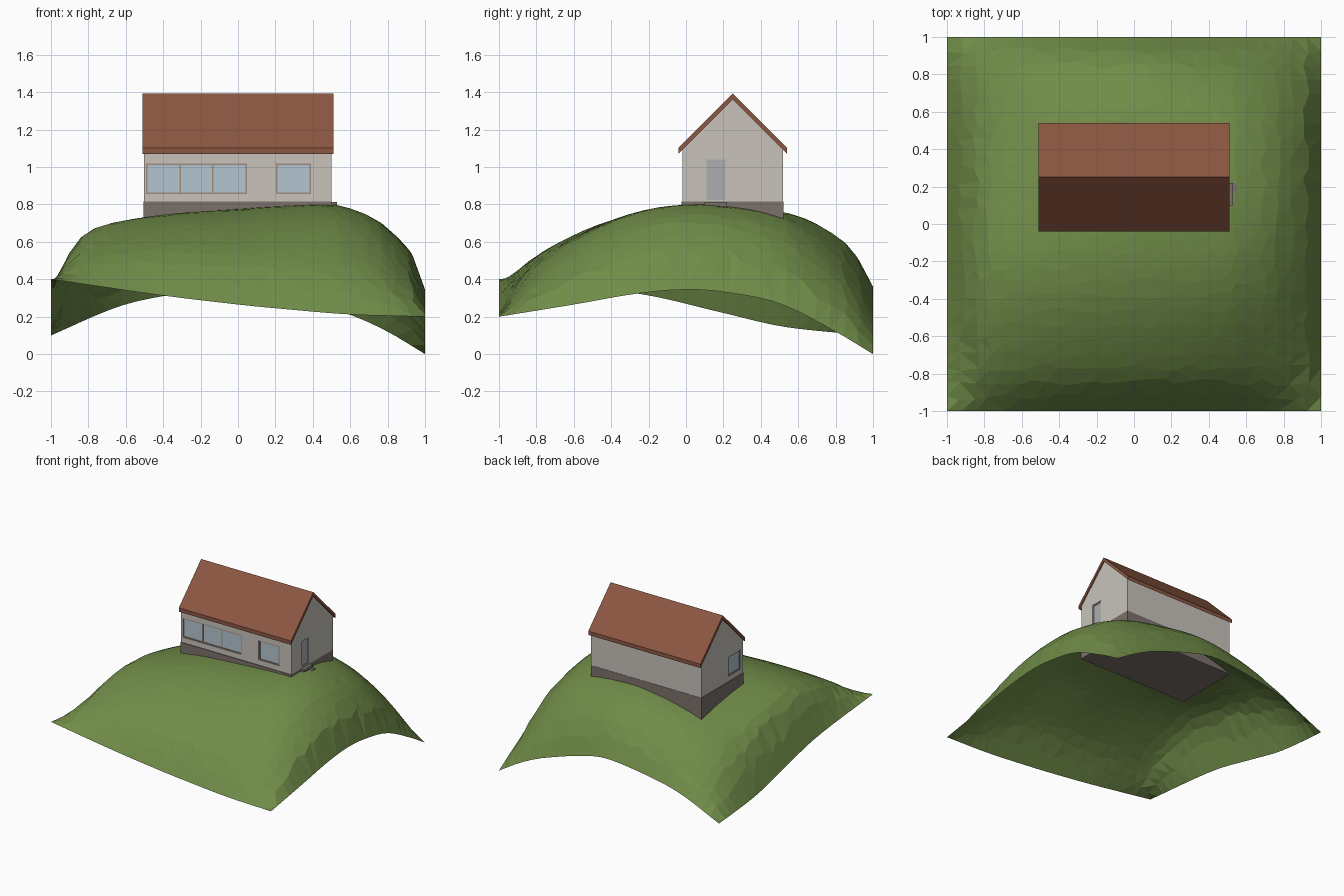
import bpy, bmesh, random

if "Cube" in bpy.data.objects:
    bpy.data.objects.remove(bpy.data.objects["Cube"])

random.seed(4)


def material(name, rgb):
    m = bpy.data.materials.new(name)
    m.diffuse_color = (*rgb, 1)
    m.use_nodes = True
    m.node_tree.nodes["Principled BSDF"].inputs["Base Color"].default_value = m.diffuse_color
    return m


GRASS = material("grass", (0.16, 0.26, 0.065))
WALL = material("plaster", (0.58, 0.55, 0.50))
STONE = material("stone", (0.20, 0.165, 0.15))
TILE = material("roof_tile", (0.26, 0.095, 0.055))
GLASS = material("glass", (0.45, 0.56, 0.63))
WOOD = material("frame_wood", (0.36, 0.27, 0.20))
DOOR = material("door_grey", (0.42, 0.43, 0.44))


def add_object(name, bm, mat=None):
    bmesh.ops.recalc_face_normals(bm, faces=bm.faces)
    me = bpy.data.meshes.new(name)
    bm.to_mesh(me)
    bm.free()
    ob = bpy.data.objects.new(name, me)
    bpy.context.collection.objects.link(ob)
    if mat:
        me.materials.append(mat)
    return ob


def add_box(bm, x, y, z):
    vs = bmesh.ops.create_cube(bm, size=1)["verts"]
    for v in vs:
        v.co = [(a + b) / 2 + c * (b - a) for (a, b), c in zip((x, y, z), v.co)]


def boxes(name, ranges, mat=None):
    bm = bmesh.new()
    for r in ranges:
        add_box(bm, *r)
    return add_object(name, bm, mat)


def extrude_x(name, profile, x0, x1, mat):
    """Extrude a (y, z) profile from x0 to x1."""
    bm = bmesh.new()
    f = bm.faces.new([bm.verts.new((x0, y, z)) for y, z in profile])
    g = bmesh.ops.extrude_face_region(bm, geom=[f])["geom"]
    for v in g:
        if isinstance(v, bmesh.types.BMVert):
            v.co.x = x1
    return add_object(name, bm, mat)


# hill: surface through three section curves in each direction
def curve(*pts):
    def slope(i):
        a, b = pts[max(i - 1, 0)], pts[min(i + 1, len(pts) - 1)]
        return (b[1] - a[1]) / (b[0] - a[0])

    def f(t):
        i = 0
        while i < len(pts) - 2 and t > pts[i + 1][0]:
            i += 1
        (a, p), (b, q) = pts[i], pts[i + 1]
        h = b - a
        s = (t - a) / h
        return (p * (1 + 2 * s) * (1 - s) ** 2 + q * s * s * (3 - 2 * s)
                + h * slope(i) * s * (1 - s) ** 2 - h * slope(i + 1) * s * s * (1 - s))
    return f


front = curve((-1, .40), (-.4, .313), (.0, .265), (.2, .245), (.6, .212), (1, .20))
back = curve((-1, .10), (-.65, .25), (-.4, .31), (0, .36), (.2, .335), (.6, .21), (.8, .12), (1, 0))
ridge_x = curve((-1, .22), (-.9, .46), (-.8, .59), (-.6, .675), (-.3, .74), (0, .775), (.2, .79),
                (.5, .793), (.6, .77), (.75, .70), (.9, .56), (.95, .48), (1, .332))
left = curve((-1, .40), (-.25, .322), (.2, .22), (.5, .15), (.8, .115), (1, .10))
right = curve((-1, .20), (-.6, .265), (-.25, .325), (0, .345), (.2, .332), (.5, .27), (.8, .12), (1, 0))
ridge_y = curve((-1, .245), (-.9, .385), (-.8, .49), (-.6, .62), (-.4, .715), (-.2, .77), (0, .79),
                (.2, .79), (.4, .775), (.6, .735), (.8, .62), (.9, .52), (1, .335))
NODES = (-1, .2, 1)
ALONG_X, ALONG_Y = (front, ridge_x, back), (left, ridge_y, right)


def weights(t):
    a, b, c = NODES
    return ((t - b) * (t - c) / ((a - b) * (a - c)), (t - a) * (t - c) / ((b - a) * (b - c)),
            (t - a) * (t - b) / ((c - a) * (c - b)))


def height(x, y):
    wx, wy = weights(x), weights(y)
    z = sum(w * c(x) for w, c in zip(wy, ALONG_X)) + sum(w * c(y) for w, c in zip(wx, ALONG_Y))
    return z - sum(wx[i] * wy[j] * ALONG_X[j](NODES[i]) for i in range(3) for j in range(3))


bm = bmesh.new()
bmesh.ops.create_grid(bm, x_segments=26, y_segments=26, size=1)
for v in bm.verts:
    x, y = v.co.x, v.co.y
    if abs(x) < .99 and abs(y) < .99:
        x += random.uniform(-.02, .02)
        y += random.uniform(-.02, .02)
    v.co = (x, y, height(x, y))
bmesh.ops.triangulate(bm, faces=bm.faces)
add_object("hill", bm, GRASS)

# plinth and entrance steps
boxes("plinth", [((-.505, .5), (-.025, .52), (.635, .815))], STONE)
boxes("entrance_steps", [((.49, .528), (.10, .22), (.74, .813)),
                         ((.49, .55), (.10, .22), (.72, .79))], STONE)

# gabled walls
walls = extrude_x("walls", [(-.02, .815), (.518, .815), (.518, 1.092), (.25, 1.36), (-.02, 1.09)],
                  -.502, .5, WALL)

# roof
extrude_x("roof", [(-.04, 1.07), (-.04, 1.102), (.25, 1.392), (.54, 1.102), (.54, 1.07), (.25, 1.36)],
          -.51, .51, TILE)

# openings recessed into the walls
D = .015
Z0, Z1 = .857, 1.018
cutter = boxes("opening_cutter", [
    ((-.492, .048), (-.1, -.02 + D), (Z0, Z1)),
    ((.202, .39), (-.1, -.02 + D), (Z0, Z1)),
    ((-.6, -.502 + D), (.01, .17), (Z0, Z1)),
    ((.5 - D, .6), (.11, .21), (.825, 1.04))])
cutter.hide_render = True
cutter.hide_viewport = True
cut = walls.modifiers.new("openings", "BOOLEAN")
cut.object = cutter
cut.solver = "EXACT"


# panes and frames; place(u range, z range, depth range) maps to a wall
def window(name, u0, u1, z0, z1, place, dividers=(), pane_mat=GLASS):
    t = .008
    boxes(name + "_pane", [place((u0, u1), (z0, z1), (.009, .016))], pane_mat)
    bars = [place((u, u + t), (z0, z1), (.003, .016)) for u in (u0, u1 - t)]
    bars += [place((u0 + t, u1 - t), (z, z + t), (.003, .016)) for z in (z0, z1 - t)]
    bars += [place((u - t / 2, u + t / 2), (z0 + t, z1 - t), (.003, .016)) for u in dividers]
    boxes(name + "_frame", bars, WOOD if pane_mat is GLASS else DOOR)


def on_front(u, z, d):
    return u, (-.02 + d[0], -.02 + d[1]), z


def on_left(u, z, d):
    return (-.502 + d[0], -.502 + d[1]), u, z


def on_right(u, z, d):
    return (.5 - d[1], .5 - d[0]), u, z


window("wide_window", -.492, .048, Z0, Z1, on_front, (-.31, -.135))
window("small_window", .202, .39, Z0, Z1, on_front)
window("side_window", .01, .17, Z0, Z1, on_left)
window("door", .11, .21, .825, 1.04, on_right, pane_mat=DOOR)
